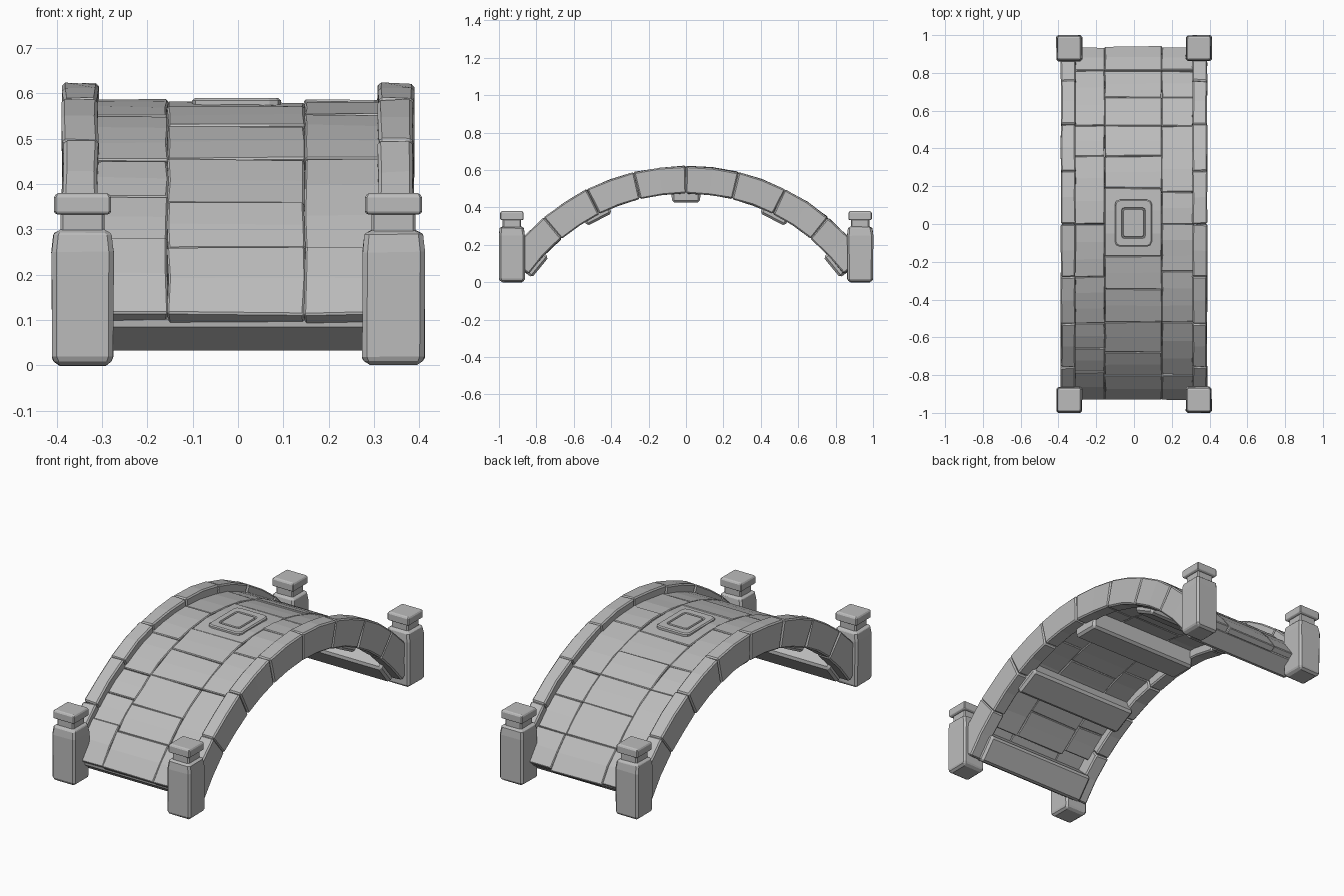
import bpy, bmesh, math, random
from mathutils import Vector

random.seed(4)
if "Cube" in bpy.data.objects:
    bpy.data.objects.remove(bpy.data.objects["Cube"], do_unlink=True)

stone = bpy.data.materials.new("grey stone")
stone.use_nodes = True
GREY = (0.5, 0.5, 0.5, 1)
stone.diffuse_color = GREY
stone.node_tree.nodes["Principled BSDF"].inputs["Base Color"].default_value = GREY

CENTRE_Z = -0.56      # centre of the arch circle
DECK_R = 1.143        # radius of the walking surface
EDGE_R = 1.182        # radius of the edge stone tops


def loft(name, rings, bevel=0.0, rough=0.0):
    """Solid skinned over matching closed rings, roughened and chamfered."""
    bm = bmesh.new()
    loops = []
    for ring in rings:
        loops.append([bm.verts.new(Vector(p) + Vector([random.uniform(-rough, rough) for _ in p]))
                      for p in ring])
    for a, b in zip(loops, loops[1:]):
        for i in range(len(a)):
            j = (i + 1) % len(a)
            bm.faces.new((a[i], a[j], b[j], b[i]))
    bm.faces.new(loops[0][::-1])
    bm.faces.new(loops[-1])
    bmesh.ops.recalc_face_normals(bm, faces=bm.faces)
    mesh = bpy.data.meshes.new(name)
    bm.to_mesh(mesh)
    bm.free()
    mesh.materials.append(stone)
    obj = bpy.data.objects.new(name, mesh)
    bpy.context.collection.objects.link(obj)
    if bevel:
        mod = obj.modifiers.new("chamfer", "BEVEL")
        mod.width = bevel
        mod.segments = 1
        mod.limit_method = "ANGLE"
        mod.angle_limit = math.radians(40)


def arch_block(name, x0, x1, r0, r1, a0, a1, segs, bevel, rough=0.0):
    """Block bent along the arch between two angles measured from the top."""
    rings = []
    for i in range(segs + 1):
        a = a0 + (a1 - a0) * i / segs
        s, c = math.sin(a), math.cos(a)
        rings.append([(x, r * s, CENTRE_Z + r * c)
                      for x, r in ((x0, r0), (x1, r0), (x1, r1), (x0, r1))])
    loft(name, rings, bevel, rough)


def square_stack(name, cx, cy, levels, bevel, rough=0.0):
    """Square column from (height, half width) levels."""
    corners = ((-1, -1), (1, -1), (1, 1), (-1, 1))
    rings = [[(cx + h * u, cy + h * v, z) for u, v in corners] for z, h in levels]
    loft(name, rings, bevel, rough)


def rounded_ring(half_x, half_y, corner, z):
    """Rounded rectangle outline just off the centre of the crown."""
    pts = []
    for sx, sy, start in ((1, 1, 0), (-1, 1, 90), (-1, -1, 180), (1, -1, 270)):
        for t in (0, 45, 90):
            a = math.radians(start + t)
            pts.append((sx * (half_x - corner) + corner * math.cos(a) - 0.003,
                        sy * (half_y - corner) + corner * math.sin(a) + 0.005, z))
    return pts


def angle(y, r=DECK_R):
    return math.asin(y / r)


# Paving slabs in three columns, split at the listed y positions
columns = {
    "right_slab": (-0.316, -0.155, (-0.925, -0.78, -0.66, -0.525, -0.28, 0, 0.36, 0.52, 0.81, 0.93)),
    "middle_slab": (-0.155, 0.147, (-0.927, -0.8, -0.68, -0.52, -0.345, -0.17, 0.19, 0.36,
                                    0.52, 0.67, 0.81, 0.935)),
    "left_slab": (0.147, 0.316, (-0.927, -0.8, -0.52, -0.25, 0, 0.17, 0.52, 0.67, 0.81, 0.93)),
}
for name, (x0, x1, joints) in columns.items():
    last = len(joints) - 2
    for n, (y0, y1) in enumerate(zip(joints, joints[1:])):
        lift = random.uniform(-0.003, 0.003)
        # The slabs at both feet are thinner and sit a little higher
        low, high = (1.115, DECK_R + 0.009) if n in (0, last) else (1.08, DECK_R + lift)
        segs = 3 if y1 - y0 > 0.2 else 2
        arch_block(f"{name}_{n + 1}", x0, x1, low, high, angle(y0), angle(y1), segs, 0.004, 0.0025)

# Edge stones along both sides
edge_joints = (0, 0.28, 0.53, 0.76, 0.96)
for side, sx in (("left", 1), ("right", -1)):
    for end, sy in (("back", 1), ("front", -1)):
        for n, (y0, y1) in enumerate(zip(edge_joints, edge_joints[1:])):
            a0, a1 = sorted((sy * angle(y0, EDGE_R), sy * angle(y1, EDGE_R)))
            x0, x1 = sorted((sx * 0.309, sx * 0.387))
            arch_block(f"{side}_{end}_edge_stone_{n + 1}", x0, x1, 1.036, EDGE_R,
                       a0, a1, 2, 0.007, 0.003)

# Cross beams under the deck, the outer ones rising behind the deck ends
beams = ((-50.6, 4.0, 1.01, 1.125), (-27.3, 4.2, 1.01, 1.1), (0, 4.3, 0.988, 1.1),
         (27.3, 4.2, 1.01, 1.1), (50.6, 4.0, 1.01, 1.125))
for n, (deg, half, low, high) in enumerate(beams):
    arch_block(f"cross_beam_{n + 1}", -0.33, 0.33, low, high,
               math.radians(deg - half), math.radians(deg + half), 1, 0.012)

# Corner posts with neck and cap
post = ((0, 0.06), (0.018, 0.068), (0.25, 0.069), (0.288, 0.064), (0.299, 0.056))
neck = ((0.28, 0.049), (0.34, 0.049))
cap = ((0.332, 0.059), (0.339, 0.063), (0.37, 0.063), (0.38, 0.057))
for side, cx in (("left", 0.343), ("right", -0.343)):
    for end, cy in (("back", 0.931), ("front", -0.931)):
        square_stack(f"{side}_{end}_post", cx, cy, post, 0.01, 0.002)
        square_stack(f"{side}_{end}_neck", cx, cy, neck, 0.006)
        square_stack(f"{side}_{end}_cap", cx, cy, cap, 0.004)

# Raised panel on the crown with a grooved border: (x, y, corner, height) per outline
loft("crown_panel", [rounded_ring(*step) for step in (
    (0.098, 0.125, 0.025, 0.565), (0.098, 0.125, 0.025, 0.584), (0.092, 0.119, 0.022, 0.589),
    (0.064, 0.082, 0.016, 0.589), (0.061, 0.079, 0.014, 0.583), (0.056, 0.074, 0.012, 0.583),
    (0.053, 0.071, 0.01, 0.589))])
